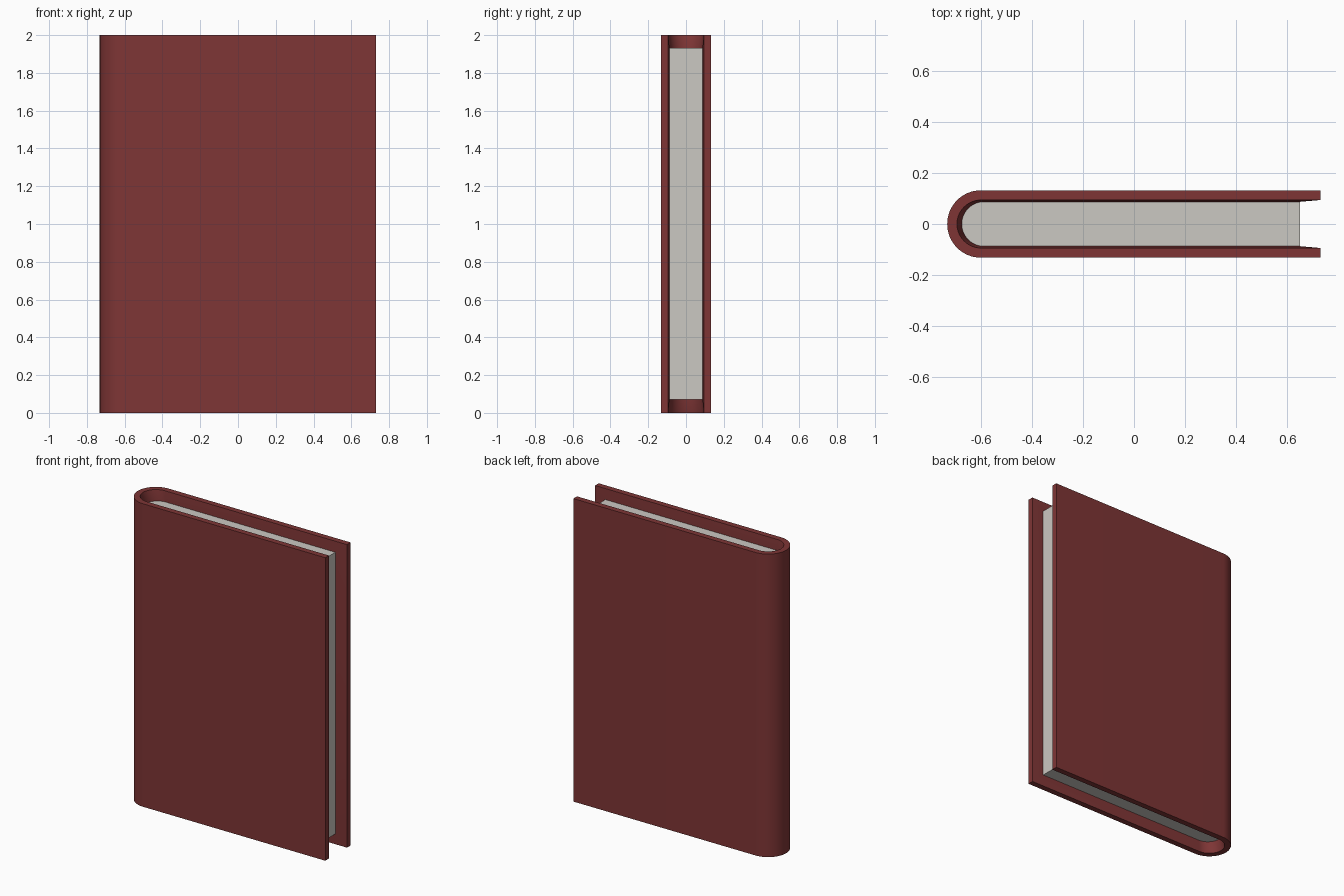
import bpy, bmesh, math

if "Cube" in bpy.data.objects:
    bpy.data.objects.remove(bpy.data.objects["Cube"])

STEPS = 32


def u_profile(end_x, centre_x, radius):
    """U-shaped outline open toward +x, rounded at the spine."""
    pts = [(end_x, -radius)]
    for i in range(STEPS + 1):
        a = -math.pi / 2 - math.pi * i / STEPS
        pts.append((centre_x + radius * math.cos(a), radius * math.sin(a)))
    return pts + [(end_x, radius)]


def make_object(name, bm, colour):
    bmesh.ops.recalc_face_normals(bm, faces=bm.faces)
    mesh = bpy.data.meshes.new(name)
    bm.to_mesh(mesh)
    bm.free()
    obj = bpy.data.objects.new(name, mesh)
    bpy.context.collection.objects.link(obj)
    mat = bpy.data.materials.new(name + "_colour")
    mat.diffuse_color = colour
    mat.use_nodes = True
    mat.node_tree.nodes["Principled BSDF"].inputs["Base Color"].default_value = mat.diffuse_color
    mesh.materials.append(mat)
    bpy.ops.object.select_all(action='DESELECT')
    obj.select_set(True)
    bpy.context.view_layer.objects.active = obj
    bpy.ops.object.shade_smooth_by_angle(angle=math.radians(20))
    return obj


def add_loop(bm, profile, z):
    return [bm.verts.new((x, y, z)) for x, y in profile]


outer = u_profile(0.73, -0.60, 0.132)
rim = u_profile(0.73, -0.60, 0.094)
inner = u_profile(0.65, -0.588, 0.087)
LOW, HIGH = 0.072, 1.931

# Cover: boards and rounded spine, inside edges sloping down to the pages
bm = bmesh.new()
loops = [add_loop(bm, p, z) for p, z in (
    (outer, 0), (rim, 0), (inner, LOW), (inner, HIGH), (rim, 2), (outer, 2))]
for k in range(6):
    a, b = loops[k], loops[(k + 1) % 6]
    for i in range(len(a) - 1):
        bm.faces.new((a[i], a[i + 1], b[i + 1], b[i]))
# Board ends at the open side
for e in (0, -1):
    ob, rb, ib, it, rt, ot = (loop[e] for loop in loops)
    bm.faces.new((ob, rb, rt, ot))
    bm.faces.new((rb, ib, it, rt))
make_object("cover", bm, (0.21, 0.036, 0.036, 1))

# Page block
bm = bmesh.new()
low, high = add_loop(bm, inner, LOW), add_loop(bm, inner, HIGH)
bm.faces.new(low)
bm.faces.new(high)
for i in range(len(low)):
    j = (i + 1) % len(low)
    bm.faces.new((low[i], low[j], high[j], high[i]))
make_object("pages", bm, (0.60, 0.58, 0.54, 1))
